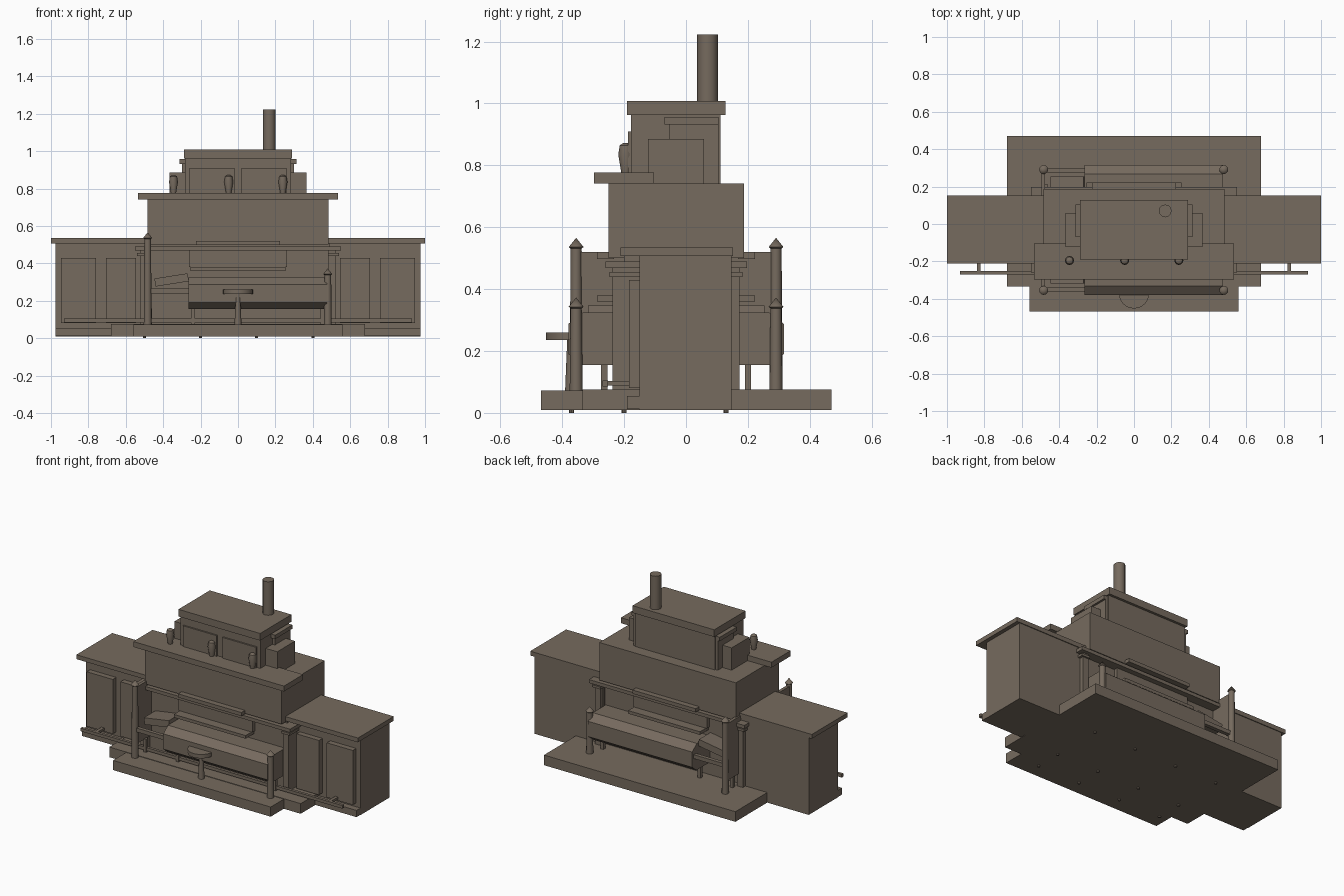
import bpy, bmesh, math
from mathutils import Matrix, Vector

old = bpy.data.objects.get("Cube")
if old:
    bpy.data.objects.remove(old)

MID = -0.032  # plane that the front and back counters mirror about

clay = bpy.data.materials.new("warm_brown")
clay.use_nodes = True
clay.diffuse_color = (0.18, 0.145, 0.112, 1)
clay.node_tree.nodes["Principled BSDF"].inputs["Base Color"].default_value = clay.diffuse_color


def finish(name, bm, smooth=False):
    bmesh.ops.recalc_face_normals(bm, faces=bm.faces)
    mesh = bpy.data.meshes.new(name)
    bm.to_mesh(mesh)
    bm.free()
    mesh.materials.append(clay)
    ob = bpy.data.objects.new(name, mesh)
    bpy.context.collection.objects.link(ob)
    if smooth:
        bpy.ops.object.select_all(action='DESELECT')
        ob.select_set(True)
        bpy.context.view_layer.objects.active = ob
        bpy.ops.object.shade_smooth_by_angle(angle=math.radians(35))
    return ob


def box(name, x, y, z, tilt=0):
    bm = bmesh.new()
    size = [r[1] - r[0] for r in (x, y, z)]
    centre = Vector([(r[0] + r[1]) / 2 for r in (x, y, z)])
    mat = Matrix.Translation(centre) @ Matrix.Rotation(tilt, 4, 'Y') @ Matrix.Diagonal((*size, 1))
    bmesh.ops.create_cube(bm, size=1, matrix=mat)
    return finish(name, bm)


def lathe(name, x, y, profile, sides=12):
    bm = bmesh.new()
    verts = [bm.verts.new((x + r, y, z)) for r, z in profile]
    edges = [bm.edges.new(pair) for pair in zip(verts, verts[1:])]
    bmesh.ops.spin(bm, geom=verts + edges, cent=(x, y, 0), axis=(0, 0, 1),
                   angle=math.tau, steps=sides)
    bmesh.ops.remove_doubles(bm, verts=bm.verts, dist=0.0005)
    return finish(name, bm, True)


def prism(name, x, profile):
    bm = bmesh.new()
    face = bm.faces.new([bm.verts.new((x[0], y, z)) for y, z in profile])
    out = bmesh.ops.extrude_face_region(bm, geom=[face])["geom"]
    bmesh.ops.translate(bm, vec=(x[1] - x[0], 0, 0),
                        verts=[v for v in out if isinstance(v, bmesh.types.BMVert)])
    return finish(name, bm)


def span(a, b, side):
    """Order a range given for the positive side, flipped for the other side."""
    return tuple(sorted((a * side, b * side)))


def depth(a, b, side):
    """Distances out from the middle plane, toward front (-1) or back (1)."""
    return tuple(sorted((MID + side * a, MID + side * b)))


# Stepped platform
box("platform", (-.68, .68), (-.335, .47), (.01, .075))
box("front_step", (-.56, .56), (-.468, -.335), (.01, .072))
for x in (-.5, -.2, .1, .4):
    for y in (-.37, -.2, .13):
        lathe("foot", x, y, [(0, 0), (.008, 0), (.008, .012)], 8)

# Central tower
box("core_wall", (-.49, .49), (-.2, .137), (.07, .53))
box("upper_block", (-.485, .485), (-.25, .187), (.5, .742))
box("front_canopy", (-.535, .535), (-.298, -.103), (.742, .777))
box("cornice_band", (-.552, .552), (-.26, .197), (.468, .49))

# Side wings
for side, label in ((-1, "right"), (1, "left")):
    box(label + "_wing", span(.48, .975, side), (-.15, .147), (.01, .51))
    box(label + "_wing_roof", span(.48, 1, side), (-.212, .152), (.507, .535))
    for a, b in ((.545, .705), (.76, .945)):
        box(label + "_wing_panel", span(a, b, side), (-.185, -.14), (.08, .43))
    box(label + "_wing_plinth", span(.66, .975, side), (-.19, -.14), (.012, .055))
    box(label + "_rail_bracket", span(.82, .84, side), (-.255, -.14), (.088, .103))
    for face in (-1, 1):
        box(label + "_pilaster", span(.485, .525, side), depth(.1, .205, face), (.07, .48))
        box(label + "_pilaster_cap", span(.48, .54, side), depth(.1, .215, face), (.44, .455))
box("foot_rail", (-.93, .93), (-.27, -.252), (.085, .105))

# Front and back counters
for face, label in ((-1, "front"), (1, "back")):
    outline = [(.15, .155), (.305, .155), (.348, .19), (.348, .288), (.3, .325), (.15, .325)]
    prism(label + "_counter", (-.265, .475), [(MID + face * d, z) for d, z in outline])
    box(label + "_wall_panel", (-.262, .262), depth(.15, .195, face), (.38, .49))
    box(label + "_lower_shelf", (-.255, .255), depth(.15, .255, face), (.36, .38))
    box(label + "_upper_shelf", (-.225, .225), depth(.2, .255, face), (.497, .52))
    box(label + "_partition", (-.495, -.475), depth(.15, .32, face), (.155, .52))
    box(label + "_side_rail", (-.48, -.26), depth(.308, .332, face), (.24, .265))
    box(label + "_sloped_desk", (-.445, -.265), depth(.15, .285, face), (.29, .333),
        -math.radians(9))
    for x in (-.47, -.24, .45):
        box(label + "_counter_leg", (x - .01, x + .01), depth(.222, .242, face), (.07, .16))
    for x, top in ((-.483, .566), (.48, .373)):
        lathe(label + "_post", x, MID + face * .323,
              [(0, .07), (.021, .07), (.018, top - .035), (.024, top - .03), (0, top)])

# Round table on a tapered stem
lathe("round_table", 0, -.372, [(0, .235), (.08, .235), (.08, .26), (0, .26)], 24)
lathe("table_stem", 0, -.372, [(0, .065), (.019, .065), (.012, .235), (0, .235)])

# Roof house with side boxes
box("roof_house", (-.283, .283), (-.178, .112), (.735, .965))
box("roof_slab", (-.29, .29), (-.19, .128), (.962, 1.008))
box("eave_band", (-.313, .313), (-.07, .105), (.932, .957))
for side, label in ((-1, "right"), (1, "left")):
    box(label + "_house_panel", span(.02, .26, side), (-.188, -.17), (.775, .91))
    box(label + "_house_pier", span(.27, .3, side), (-.055, .105), (.74, .935))
    box(label + "_house_box", span(.28, .365, side), (-.123, .058), (.74, .885))

# Bulb finials along the canopy and the chimney
for x in (-.345, -.05, .24):
    lathe("finial", x, -.195, [(0, .77), (.013, .77), (.024, .835), (.019, .865), (.008, .872), (0, .872)])
lathe("chimney", .167, .07, [(0, 1), (.034, 1), (.034, 1.223), (0, 1.223)])
